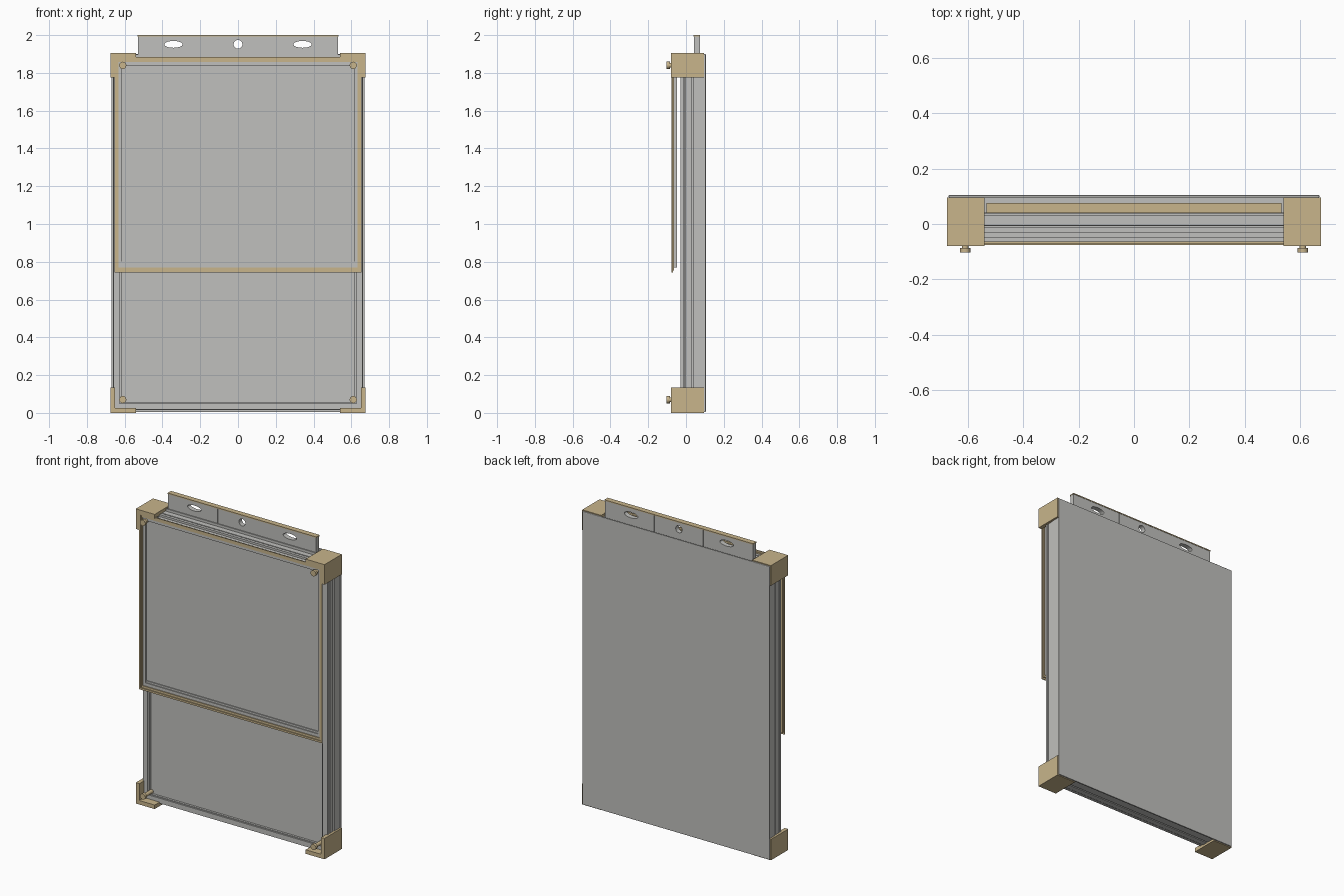
import bpy
import math

cube = bpy.data.objects.get("Cube")
if cube:
    bpy.data.objects.remove(cube, do_unlink=True)


def material(name, rgb):
    m = bpy.data.materials.new(name)
    m.use_nodes = True
    m.diffuse_color = (*rgb, 1)
    m.node_tree.nodes["Principled BSDF"].inputs["Base Color"].default_value = (*rgb, 1)
    return m


GREY = material("light grey", (0.53, 0.53, 0.51))
TAN = material("tan", (0.58, 0.46, 0.26))


def mesh_object(name, verts, faces, mat):
    me = bpy.data.meshes.new(name)
    me.from_pydata(verts, [], faces)
    me.materials.append(mat)
    ob = bpy.data.objects.new(name, me)
    bpy.context.collection.objects.link(ob)
    return ob


def box(name, x, y, z, mat, bevel=0):
    verts = [(a, b, c) for a in x for b in y for c in z]
    faces = [(0, 1, 3, 2), (4, 6, 7, 5), (0, 4, 5, 1), (2, 3, 7, 6), (0, 2, 6, 4), (1, 5, 7, 3)]
    ob = mesh_object(name, verts, faces, mat)
    if bevel:
        mod = ob.modifiers.new("soft edges", "BEVEL")
        mod.width, mod.segments = bevel, 2
    return ob


def frame(name, half, y, z, width, mat):
    """Rectangular ring standing in the xz plane."""
    verts = []
    for depth in y:
        for inset in (0, width):
            h, low, high = half - inset, z[0] + inset, z[1] - inset
            verts += [(-h, depth, low), (h, depth, low), (h, depth, high), (-h, depth, high)]
    faces = []
    for i in range(4):
        j = (i + 1) % 4
        faces += [(i, j, 4 + j, 4 + i), (8 + j, 8 + i, 12 + i, 12 + j),
                  (j, i, 8 + i, 8 + j), (4 + i, 4 + j, 12 + j, 12 + i)]
    return mesh_object(name, verts, faces, mat)


def rod(name, x, y, z, radius, mat, scale=1):
    """Cylinder along y between two depths."""
    bpy.ops.mesh.primitive_cylinder_add(vertices=32, radius=radius, depth=y[1] - y[0],
                                        location=(x, sum(y) / 2, z), rotation=(math.pi / 2, 0, 0))
    ob = bpy.context.object
    ob.name = name
    ob.scale.x = scale
    ob.data.materials.append(mat)
    bpy.ops.object.shade_smooth_by_angle()
    return ob


# Layered body: grooves between the rails
box("back_panel", (-0.67, 0.67), (0.095, 0.105), (0.004, 1.9), GREY, 0.004)
box("back_tray", (-0.663, 0.663), (0.038, 0.096), (0.014, 1.885), GREY)
box("body_core", (-0.645, 0.645), (-0.008, 0.04), (0.03, 1.87), GREY)
frame("middle_rail", 0.66, (-0.005, 0.03), (0.014, 1.885), 0.035, GREY)
frame("front_rail", 0.66, (-0.03, -0.012), (0.018, 1.885), 0.033, GREY)
frame("inner_bead", 0.628, (-0.022, -0.008), (0.046, 1.855), 0.01, GREY)

# Raised cover: stacked frames around a recessed sheet
frame("cover_outer_frame", 0.655, (-0.076, -0.07), (0.743, 1.883), 0.012, TAN)
frame("cover_inner_frame", 0.647, (-0.07, -0.063), (0.755, 1.872), 0.014, TAN)
frame("cover_sheet_rim", 0.637, (-0.066, -0.05), (0.77, 1.86), 0.02, GREY)
box("cover_sheet", (-0.637, 0.637), (-0.054, -0.048), (0.77, 1.86), GREY)
box("cover_bottom_bead", (-0.617, 0.617), (-0.06, -0.052), (0.79, 0.802), GREY)
box("cover_top_mount", (-0.54, 0.54), (-0.05, -0.028), (1.85, 1.872), GREY)

# Corner brackets and screws
for side, sx in (("left", 1), ("right", -1)):
    for level, z0, z1, zi, zs in (("bottom", 0, 0.135, 0.026, 0.07),
                                  ("top", 1.905, 1.775, 1.879, 1.84)):
        name = f"{level}_{side}"
        depth = (-0.08, 0.096)
        outline = [(0.675, z0), (0.675, z1), (0.65, z1), (0.65, zi), (0.54, zi), (0.54, z0)]
        verts = [(sx * x, y, z) for y in depth for x, z in outline]
        n = len(outline)
        faces = [tuple(range(n)), tuple(reversed(range(n, 2 * n)))]
        faces += [((i + 1) % n, i, n + i, n + (i + 1) % n) for i in range(n)]
        if (sx == 1) == (level == "bottom"):
            faces = [f[::-1] for f in faces]
        mesh_object(name + "_corner", verts, faces, TAN)
        rod(name + "_screw_head", sx * 0.61, (-0.103, -0.086), zs, 0.019, TAN)
        rod(name + "_screw_stem", sx * 0.61, (-0.088, -0.01), zs, 0.012, TAN)

# Hanging rail: three pierced sections with a top strip
for name, x, hole_radius, stretch in (("right", (-0.53, -0.176), 0.018, 2.7),
                                      ("centre", (-0.174, 0.174), 0.023, 1),
                                      ("left", (0.176, 0.53), 0.018, 2.7)):
    plate = box(name + "_hanger", x, (0.042, 0.073), (1.87, 1.994), GREY)
    hole_x = 0 if name == "centre" else math.copysign(0.342, x[0])
    cutter = rod(name + "_hole_cutter", hole_x, (0, 0.12), 1.951, hole_radius, GREY, stretch)
    mod = plate.modifiers.new("hole", "BOOLEAN")
    mod.operation, mod.object, mod.solver = "DIFFERENCE", cutter, "EXACT"
    evaluated = plate.evaluated_get(bpy.context.evaluated_depsgraph_get())
    plate.data = bpy.data.meshes.new_from_object(evaluated)
    plate.modifiers.clear()
    bpy.data.objects.remove(cutter, do_unlink=True)
box("hanger_top_strip", (-0.532, 0.532), (0.04, 0.075), (1.993, 2), TAN)
box("hanger_foot", (-0.54, 0.54), (0.036, 0.042), (1.875, 1.898), GREY)
